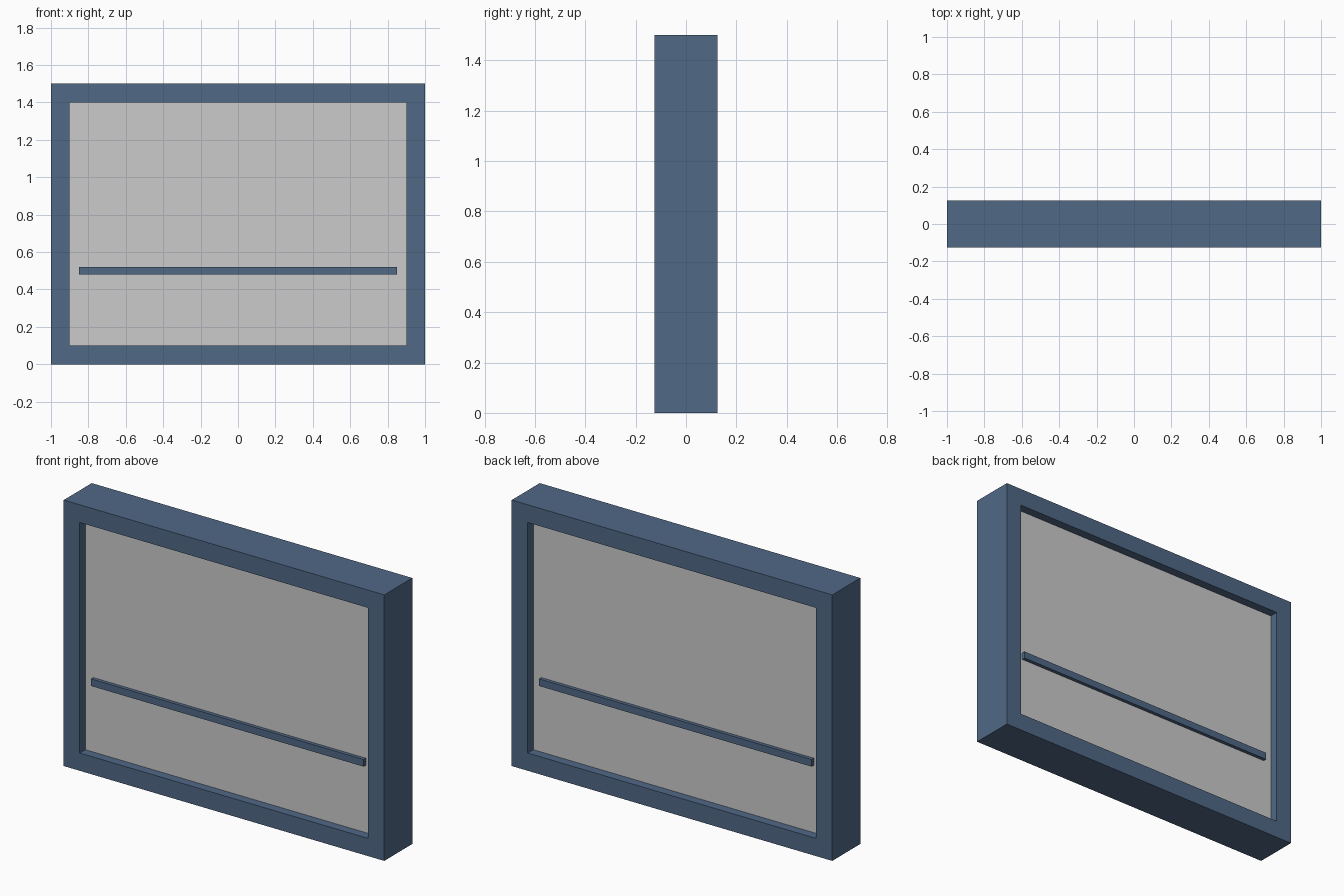
import bpy, bmesh
from mathutils import Matrix

if "Cube" in bpy.data.objects:
    bpy.data.objects.remove(bpy.data.objects["Cube"])

blue = bpy.data.materials.new("frame_blue")
blue.diffuse_color = (0.08, 0.14, 0.24, 1)
blue.use_nodes = True
blue.node_tree.nodes["Principled BSDF"].inputs["Base Color"].default_value = blue.diffuse_color


def finish(name, bm, mat=None):
    me = bpy.data.meshes.new(name)
    bm.to_mesh(me)
    bm.free()
    ob = bpy.data.objects.new(name, me)
    bpy.context.collection.objects.link(ob)
    if mat:
        me.materials.append(mat)
    return ob


def box(name, size, z, mat=None):
    bm = bmesh.new()
    bmesh.ops.create_cube(bm, size=1, matrix=Matrix.Translation((0, 0, z)) @ Matrix.Diagonal((*size, 1)))
    return finish(name, bm, mat)


# Outer frame: rectangular ring extruded front to back
W, H, D, T = 1.0, 1.5, 0.25, 0.1
bm = bmesh.new()


def ring(inset, y):
    x, z0, z1 = W - inset, inset, H - inset
    return [bm.verts.new((a, y, b)) for a, b in ((-x, z0), (x, z0), (x, z1), (-x, z1))]


loops = [ring(0, -D / 2), ring(0, D / 2), ring(T, D / 2), ring(T, -D / 2)]
for a, b in zip(loops, loops[1:] + loops[:1]):
    for i in range(4):
        j = (i + 1) % 4
        bm.faces.new((a[i], a[j], b[j], b[i]))
bmesh.ops.recalc_face_normals(bm, faces=bm.faces)
finish("frame", bm, blue)

# Pane filling the opening, and the cross bar showing on both sides
box("pane", (1.8, 0.15, 1.3), 0.75)
box("cross_bar", (1.7, 0.19, 0.04), 0.5, blue)
